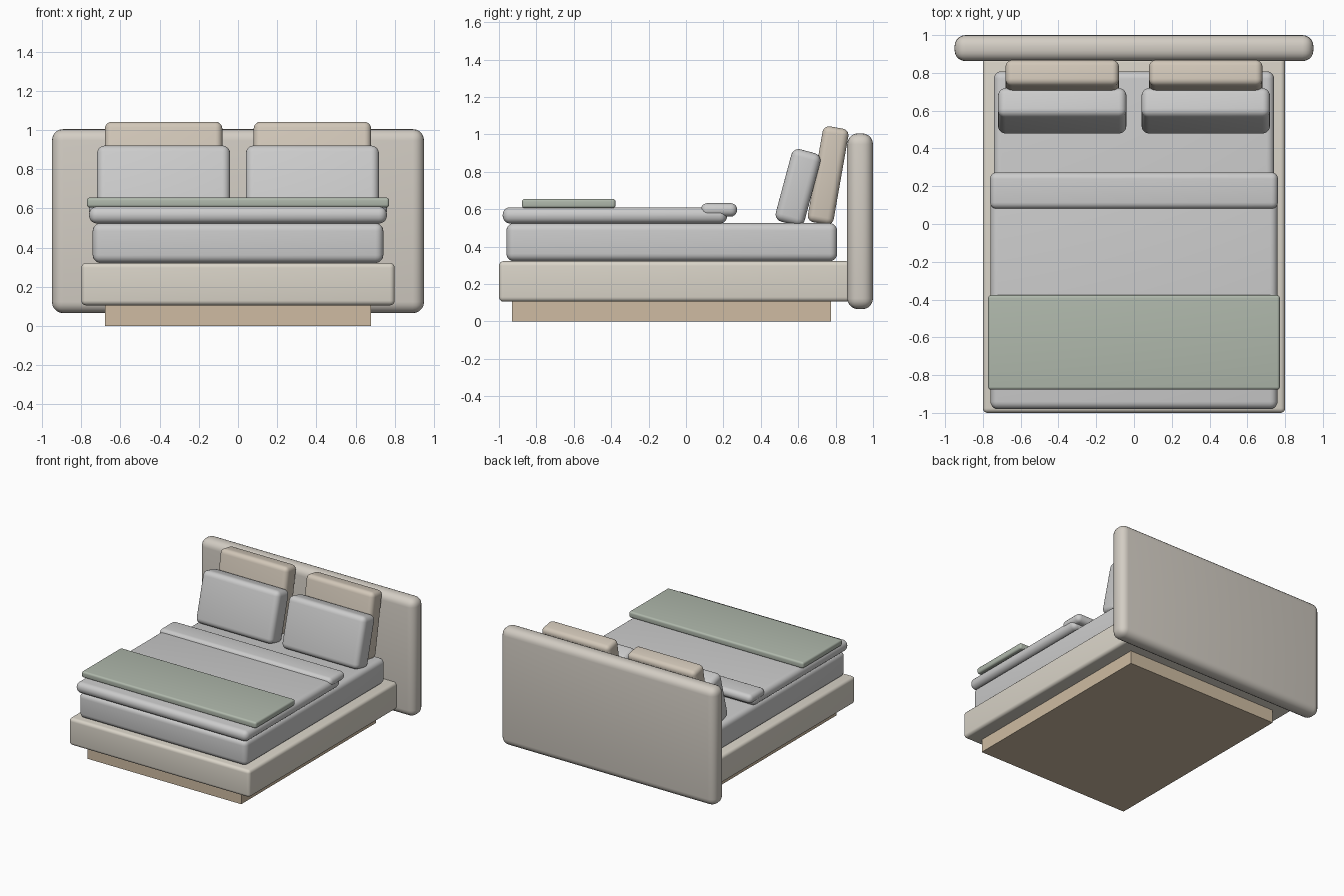
import bpy
from math import radians

if "Cube" in bpy.data.objects:
    bpy.data.objects.remove(bpy.data.objects["Cube"])


def material(name, rgb):
    m = bpy.data.materials.new(name)
    m.diffuse_color = (*rgb, 1)
    m.use_nodes = True
    m.node_tree.nodes["Principled BSDF"].inputs["Base Color"].default_value = m.diffuse_color
    return m


LINEN = material("linen", (0.70, 0.66, 0.58))
BOARD = material("board_fabric", (0.65, 0.61, 0.55))
WOOD = material("wood", (0.62, 0.50, 0.36))
WHITE = material("white_cotton", (0.76, 0.76, 0.75))
TAUPE = material("taupe_cotton", (0.64, 0.57, 0.48))
SAGE = material("sage_wool", (0.43, 0.48, 0.41))


def box(name, lo, hi, bevel, mat, tilt=0):
    """Soft box between two corners, tilted back about x through its centre."""
    bpy.ops.mesh.primitive_cube_add(
        size=1, location=[(a + b) / 2 for a, b in zip(lo, hi)])
    ob = bpy.context.object
    ob.name = name
    ob.scale = [b - a for a, b in zip(lo, hi)]
    bpy.ops.object.transform_apply(location=False, rotation=False, scale=True)
    ob.rotation_euler.x = radians(-tilt)
    ob.data.materials.append(mat)
    if bevel:
        mod = ob.modifiers.new("soft_edges", 'BEVEL')
        mod.width = bevel
        mod.segments = 5
        bpy.ops.object.modifier_apply(modifier=mod.name)
        bpy.ops.object.shade_smooth_by_angle(angle=radians(35))
    return ob


def slab(name, half_width, y, z, bevel, mat):
    """Soft box centred on x."""
    return box(name, (-half_width, y[0], z[0]), (half_width, y[1], z[1]), bevel, mat)


# Bed frame
slab("plinth", 0.68, (-0.93, 0.775), (0, 0.105), 0, WOOD)
slab("bed_base", 0.80, (-1.0, 0.88), (0.105, 0.322), 0.025, LINEN)
slab("headboard", 0.95, (0.862, 1.0), (0.065, 1.005), 0.058, BOARD)

# Mattress and bedding
slab("mattress", 0.742, (-0.96, 0.808), (0.322, 0.525), 0.04, WHITE)
slab("duvet", 0.76, (-0.98, 0.22), (0.523, 0.61), 0.04, WHITE)
slab("duvet_fold", 0.762, (0.08, 0.273), (0.56, 0.632), 0.034, WHITE)
slab("throw_blanket", 0.772, (-0.877, -0.377), (0.605, 0.655), 0.015, SAGE)


# Pillows, one pair in front and one pair behind
def pillow(name, x, y, z, size, bevel, mat, tilt):
    c = (x, y, z)
    box(name, [a - s / 2 for a, s in zip(c, size)],
        [a + s / 2 for a, s in zip(c, size)], bevel, mat, tilt)


for side, s in (("left", -1), ("right", 1)):
    pillow(f"front_pillow_{side}", s * 0.38, 0.599, 0.716, (0.68, 0.16, 0.40), 0.04, WHITE, 15)
    pillow(f"back_pillow_{side}", s * 0.38, 0.76, 0.78, (0.60, 0.14, 0.52), 0.035, TAUPE, 10)
